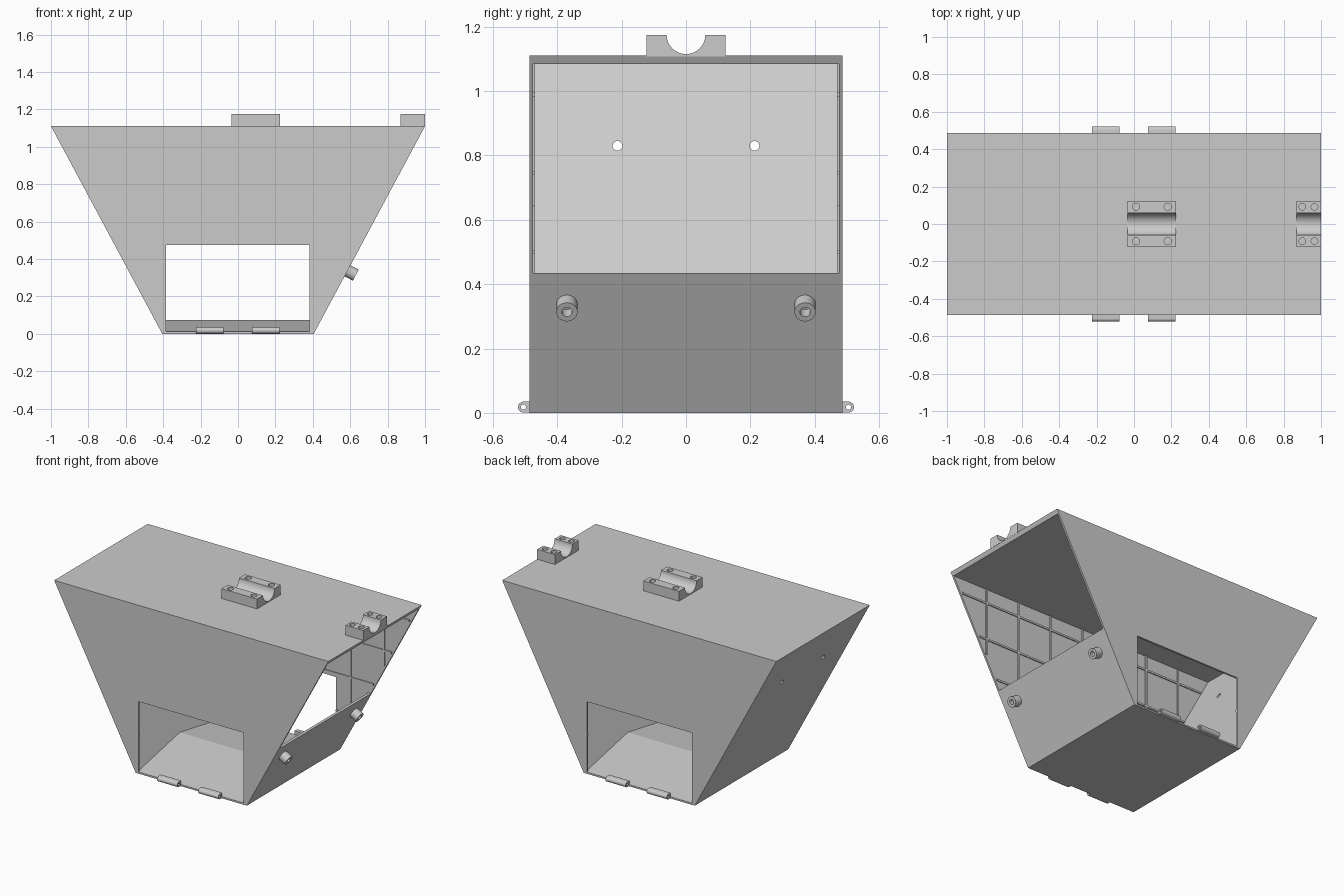
import bpy, bmesh, math
from mathutils import Vector, Matrix

cube = bpy.data.objects.get("Cube")
if cube:
    bpy.data.objects.remove(cube, do_unlink=True)

grey = bpy.data.materials.new("plain_grey")
grey.use_nodes = True
COLOUR = (0.6, 0.6, 0.6, 1)
grey.diffuse_color = COLOUR
grey.node_tree.nodes["Principled BSDF"].inputs["Base Color"].default_value = COLOUR

TOP, HALF_Y, WALL = 1.11, 0.487, 0.012
INNER_Y = HALF_Y - WALL
SLOPE = 0.595 / TOP          # outward lean of the side walls
SIDE = 0.02                  # horizontal thickness of the side walls


def finish(name, bm):
    bmesh.ops.recalc_face_normals(bm, faces=bm.faces)
    mesh = bpy.data.meshes.new(name)
    bm.to_mesh(mesh)
    bm.free()
    mesh.materials.append(grey)
    ob = bpy.data.objects.new(name, mesh)
    bpy.context.collection.objects.link(ob)
    return ob


def prism(name, outline, axis, start, end):
    """Extrude a 2D outline along x or y."""
    bm = bmesh.new()
    place = (lambda a, b: (start, a, b)) if axis == "x" else (lambda a, b: (a, start, b))
    face = bm.faces.new([bm.verts.new(place(a, b)) for a, b in outline])
    out = bmesh.ops.extrude_face_region(bm, geom=[face])
    move = Vector((end - start, 0, 0) if axis == "x" else (0, end - start, 0))
    verts = [g for g in out["geom"] if isinstance(g, bmesh.types.BMVert)]
    bmesh.ops.translate(bm, verts=verts, vec=move)
    return finish(name, bm)


def box(name, x0, x1, y0, y1, z0, z1):
    return prism(name, [(x0, z0), (x1, z0), (x1, z1), (x0, z1)], "y", y0, y1)


def rod(name, base, direction, length, radius, sides=32):
    d = Vector(direction).normalized()
    bm = bmesh.new()
    spin = Vector((0, 0, 1)).rotation_difference(d).to_matrix().to_4x4()
    bmesh.ops.create_cone(bm, cap_ends=True, segments=sides, radius1=radius,
                          radius2=radius, depth=length,
                          matrix=Matrix.Translation(Vector(base) + d * length / 2) @ spin)
    return finish(name, bm)


def cut(ob, cutters):
    """Subtract each cutter, then remove it."""
    for cutter in cutters:
        mod = ob.modifiers.new("cut", "BOOLEAN")
        mod.operation, mod.solver, mod.object = "DIFFERENCE", "EXACT", cutter
        bpy.context.view_layer.update()
        graph = bpy.context.evaluated_depsgraph_get()
        mesh = bpy.data.meshes.new_from_object(ob.evaluated_get(graph))
        ob.modifiers.clear()
        ob.data = mesh
        bpy.data.objects.remove(cutter, do_unlink=True)
    return ob


def smooth(ob):
    bpy.ops.object.select_all(action="DESELECT")
    ob.select_set(True)
    bpy.context.view_layer.objects.active = ob
    bpy.ops.object.shade_smooth_by_angle(angle=math.radians(30))


def trapezoid(z0, z1, inset):
    w0, w1 = (0.405 - inset + SLOPE * z for z in (z0, z1))
    return [(-w0, z0), (w0, z0), (w1, z1), (-w1, z1)]


# Hollow hopper shell with front and back windows and one open side
shell = prism("hopper_shell", trapezoid(0, TOP, 0), "y", -HALF_Y, HALF_Y)
cut(shell, [
    prism("cavity", trapezoid(0.01, 1.085, SIDE), "y", -INNER_Y, INNER_Y),
    box("window_cut", -0.385, 0.382, -1, 1, 0.01, 0.475),
    box("side_cut", 0.55, 1.3, -INNER_Y, INNER_Y, 0.435, 1.085),
] + [rod("hole_cut", (-1.2, y, 0.83), (1, 0, 0), 0.6, 0.015) for y in (-0.213, 0.213)])

# Floor rising to a low central ridge, its ends following the side walls
ridge = prism("floor_ridge", [(-0.486, 0.004), (0.486, 0.004), (0.486, 0.011),
                              (0, 0.075), (-0.486, 0.011)], "x", -1, 1)
for v in ridge.data.vertices:
    v.co.x *= 0.39 + SLOPE * v.co.z

# Stiffening lattice inside the front and back walls
PITCH, RIB, DEEP = 0.245, 0.006, 0.006
for side, label in ((-1, "front"), (1, "back")):
    y0, y1 = sorted((side * (INNER_Y + 0.002), side * (INNER_Y - DEEP)))
    for k in range(-3, 4):
        x = k * PITCH
        low = 0.475 if abs(x) < 0.385 else (abs(x) - 0.39) / SLOPE
        box(label + "_upright_rib", x - RIB, x + RIB, y0, y1, low, 1.087)
    for k in range(1, 5):
        z = 0.01 + k * PITCH
        reach = 0.39 + SLOPE * z
        spans = [(-reach, reach)] if z > 0.475 else [(-reach, -0.385), (0.382, reach)]
        for x0, x1 in spans:
            box(label + "_level_rib", x0, x1, y0, y1, z - RIB, z + RIB)

# Pipe saddles on the lid, each with a round groove and four screw holes
for name, x0, x1, holes, r in (("middle_saddle", -0.035, 0.225, (0.01, 0.18), 0.019),
                               ("end_saddle", 0.87, 1.0, (0.9, 0.965), 0.018)):
    saddle = box(name, x0, x1, -0.123, 0.123, TOP - 0.002, 1.175)
    cutters = [rod("groove", (x0 - 0.1, 0, 1.175), (1, 0, 0), x1 - x0 + 0.2, 0.06, 48)]
    cutters += [rod("screw_hole", (x, y, 1.125), (0, 0, 1), 0.1, r)
                for x in holes for y in (-0.092, 0.092)]
    smooth(cut(saddle, cutters))

# Hollow pegs square to the lower side wall
outward = Vector((1, 0, -SLOPE)).normalized()
for y, label in ((-0.37, "front"), (0.37, "back")):
    base = Vector((0.405 + SLOPE * 0.337, y, 0.337))
    peg = rod(label + "_peg", base - outward * 0.005, outward, 0.055, 0.033)
    smooth(cut(peg, [rod("bore", base + outward * 0.005, outward, 0.1, 0.016)]))

# Hinge knuckles along the lower window edges
for side, label in ((-1, "front"), (1, "back")):
    for x0 in (-0.225, 0.075):
        arc = [(side * (0.505 + 0.017 * math.cos(t)), 0.018 + 0.017 * math.sin(t))
               for t in (math.pi * (i / 12 - 0.5) for i in range(13))]
        outline = [(side * 0.482, 0.001)] + arc + [(side * 0.482, 0.035)]
        knuckle = prism(label + "_hinge_knuckle", outline, "x", x0, x0 + 0.147)
        pin = rod("pin_hole", (x0 - 0.1, side * 0.505, 0.018), (1, 0, 0), 0.4, 0.008, 20)
        smooth(cut(knuckle, [pin]))
